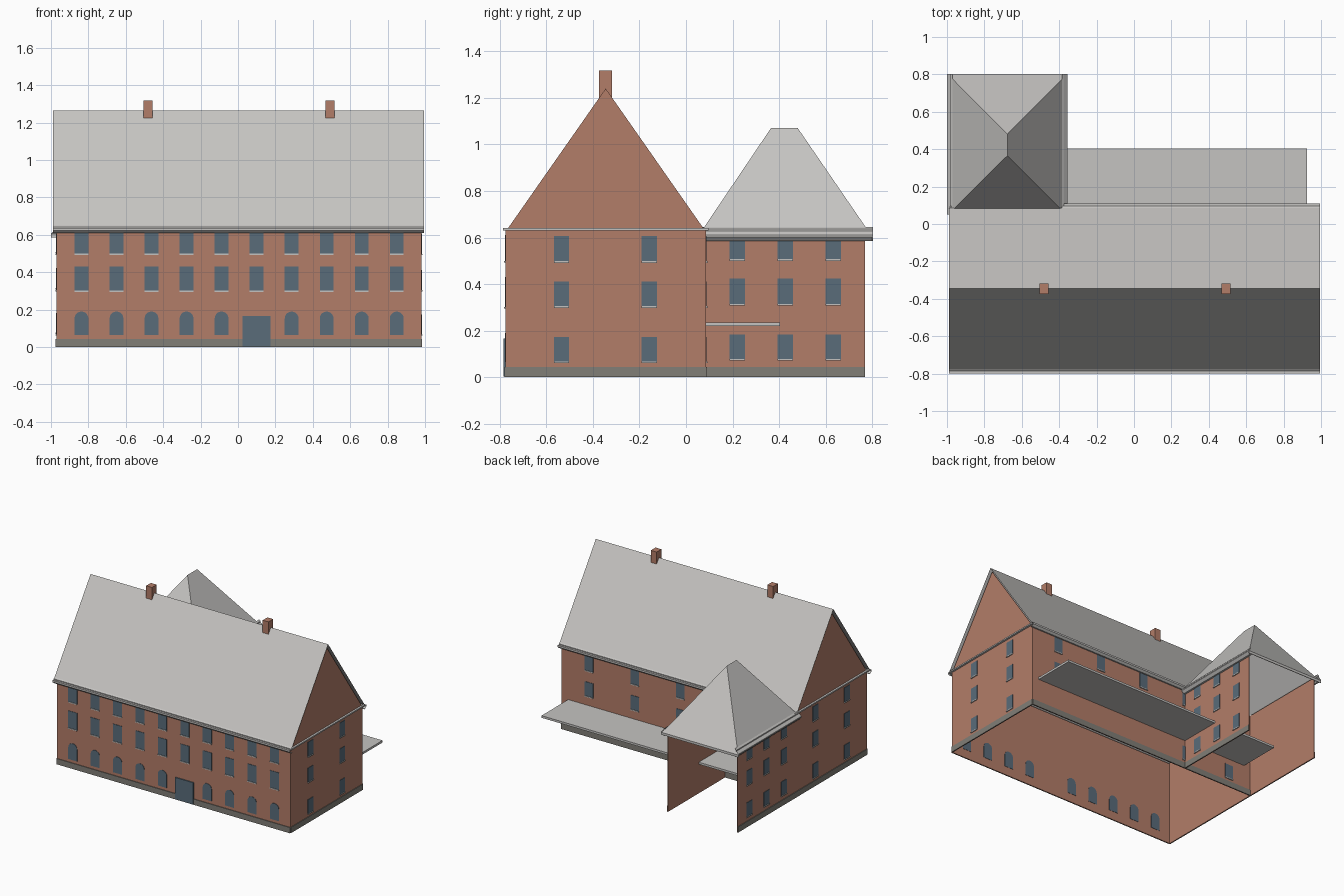
import bpy, bmesh, math
from mathutils import Vector

cube = bpy.data.objects.get("Cube")
if cube:
    bpy.data.objects.remove(cube, do_unlink=True)


def material(name, rgb):
    m = bpy.data.materials.new(name)
    m.use_nodes = True
    m.diffuse_color = (*rgb, 1)
    m.node_tree.nodes["Principled BSDF"].inputs["Base Color"].default_value = (*rgb, 1)
    return m


BRICK = material("red brick", (0.45, 0.205, 0.14))
SLATE = material("light grey roofing", (0.56, 0.55, 0.535))
GLASS = material("blue grey glass", (0.1, 0.15, 0.195))
STONE = material("dark stone", (0.22, 0.21, 0.185))

# Main block and wing limits
X0, X1, Y0, Y1 = -0.97, 0.98, -0.775, 0.085
WX, WY = -0.385, 0.77
RIDGE_Y, EAVE = -0.345, 0.65

# Each wall maps (along, height, outward) to a point
WALLS = {
    "front": lambda u, z, o: (u, Y0 - o, z),
    "back": lambda u, z, o: (u, Y1 + o, z),
    "left": lambda u, z, o: (X1 + o, u, z),
    "right": lambda u, z, o: (X0 - o, u, z),
    "wing_inner": lambda u, z, o: (WX + o, u, z),
}


def finish(name, bm, mat):
    me = bpy.data.meshes.new(name)
    bm.to_mesh(me)
    bm.free()
    me.materials.append(mat)
    ob = bpy.data.objects.new(name, me)
    bpy.context.collection.objects.link(ob)
    return ob


def prisms(name, wall, outlines, o0, o1, mat):
    """Solid plates on a wall, each from an outline of (along, height)."""
    bm, place = bmesh.new(), WALLS[wall]
    for outline in outlines:
        a = [bm.verts.new(place(u, z, o0)) for u, z in outline]
        b = [bm.verts.new(place(u, z, o1)) for u, z in outline]
        bm.faces.new(a)
        bm.faces.new(b)
        for i in range(len(a)):
            j = (i + 1) % len(a)
            bm.faces.new((a[i], a[j], b[j], b[i]))
    bmesh.ops.recalc_face_normals(bm, faces=bm.faces)
    return finish(name, bm, mat)


def sheet(name, polys, mat):
    """Open faces whose normals point upward."""
    bm = bmesh.new()
    for p in polys:
        f = bm.faces.new([bm.verts.new(v) for v in p])
        f.normal_update()
        if f.normal.z < 0:
            f.normal_flip()
    return finish(name, bm, mat)


def moulding(name, wall, profile, u0, u1):
    """Eaves moulding swept along a wall from an (outward, height) profile."""
    bm, place = bmesh.new(), WALLS[wall]
    out = Vector(place(0, 0, 1)) - Vector(place(0, 0, 0))
    for (o0, z0), (o1, z1) in zip(profile, profile[1:]):
        pts = [place(u0, z0, o0), place(u1, z0, o0), place(u1, z1, o1), place(u0, z1, o1)]
        f = bm.faces.new([bm.verts.new(p) for p in pts])
        f.normal_update()
        if f.normal.dot(out * (z1 - z0) + Vector((0, 0, o0 - o1))) < 0:
            f.normal_flip()
    return finish(name, bm, SLATE)


def box(name, lo, hi, mat):
    bm = bmesh.new()
    bmesh.ops.create_cube(bm, size=1)
    for v in bm.verts:
        v.co = [l + (c + 0.5) * (h - l) for c, l, h in zip(v.co, lo, hi)]
    return finish(name, bm, mat)


def rect(u0, u1, z0, z1):
    return [(u0, z0), (u1, z0), (u1, z1), (u0, z1)]


def arch(u, w, z0, z1):
    pts = [(u - w, z0), (u + w, z0)]
    return pts + [(u + w * math.cos(a), z1 - w + w * math.sin(a))
                  for a in (math.pi * i / 10 for i in range(11))]


def windows(name, wall, centres, rows, half):
    """Glass plates with a pale sill under each one."""
    spots = [(u, z0, z1) for z0, z1 in rows for u in centres]
    prisms(name + "_windows", wall, [rect(u - half, u + half, a, b) for u, a, b in spots],
           0, 0.003, GLASS)
    prisms(name + "_sills", wall, [rect(u - half, u + half, a - 0.007, a) for u, a, b in spots],
           0, 0.007, SLATE)


# Walls
def gable(y_end):
    half = (1.24 - 0.64) / 1.43
    return [(Y0, 0), (y_end, 0), (y_end, 0.63), (Y1, 0.63),
            (RIDGE_Y + half, 0.64), (RIDGE_Y, 1.24), (RIDGE_Y - half, 0.64), (Y0, 0.63)]


prisms("front_wall", "front", [rect(X0, X1, 0, 0.63)], -0.004, 0, BRICK)
prisms("back_wall", "back", [rect(X0, X1, 0, 0.63)], -0.004, 0, BRICK)
prisms("left_gable_wall", "left", [gable(Y1)], -0.004, 0, BRICK)
prisms("right_gable_wall", "right", [gable(WY)], -0.004, 0, BRICK)
prisms("wing_inner_wall", "wing_inner", [rect(Y1, WY, 0, 0.63)], -0.004, 0, BRICK)

# Stone base course
for wall, u0, u1 in (("front", X0, X1), ("back", X0, X1), ("left", Y0, Y1),
                     ("right", Y0, WY), ("wing_inner", Y1, WY)):
    prisms(wall + "_base", wall, [rect(u0, u1, 0, 0.043)], 0, 0.005, STONE)

# Front openings: two sash rows over arches and a door
bays = [-0.837 + 0.1873 * i for i in range(10)]
windows("front", "front", bays, [(0.302, 0.43), (0.5, 0.61)], 0.037)
arches = [u for i, u in enumerate(bays) if i != 5]
prisms("front_arched_windows", "front", [arch(u, 0.037, 0.065, 0.19) for u in arches],
       -0.006, 0.003, GLASS)
prisms("front_door", "front", [rect(0.024, 0.174, 0.003, 0.167)], 0, 0.008, GLASS)

# Side, wing and back openings
gable_rows = [(0.068, 0.173), (0.305, 0.411), (0.498, 0.607)]
wing_rows = [(0.078, 0.183), (0.315, 0.423), (0.507, 0.607)]
for wall in ("left", "right"):
    windows(wall + "_gable", wall, (-0.535, -0.158), gable_rows, 0.033)
for wall in ("right", "wing_inner"):
    windows(wall + "_wing", wall, (0.22, 0.426, 0.632), wing_rows, 0.033)
windows("back", "back", [0.75 - 0.382 * i for i in range(5)], gable_rows[1:], 0.035)
windows("back_lower", "back", (-0.396, -0.778), gable_rows[:1], 0.035)

# Main roof, eaves and gable string courses
RX0, RX1, TOP = -0.99, 0.995, 1.265
sheet("main_roof", [[(RX0, RIDGE_Y, TOP), (RX1, RIDGE_Y, TOP), (RX1, y, EAVE), (RX0, y, EAVE)]
                    for y in (Y0, Y1)], SLATE)
eaves = [(0, 0.61), (0.01, 0.61), (0.025, 0.623), (0.025, 0.636), (0.01, 0.636),
         (0.01, 0.642), (0, EAVE)]
moulding("front_eaves", "front", eaves, RX0, RX1)
moulding("back_eaves", "back", eaves, WX, RX1)
for wall in ("left", "right"):
    prisms(wall + "_gable_course", wall, [rect(Y0 - 0.012, Y1 + 0.012, 0.631, 0.641)],
           0, 0.015, SLATE)

# Hipped wing roof
CX = (X0 + WX) / 2
r0, r1 = (CX, 0.365, 1.07), (CX, 0.48, 1.07)
f0, f1 = (X0, 0.075, 0.64), (WX, 0.075, 0.64)
b0, b1 = (X0, 0.775, 0.64), (WX, 0.775, 0.64)
e0, e1 = (X0 - 0.03, 0.803, 0.605), (WX + 0.03, 0.803, 0.605)
sheet("wing_roof", [[f0, f1, r0], [f0, r0, r1, b0], [f1, b1, r1, r0], [b0, r1, b1, e1, e0]], SLATE)
wing_eaves = [(0, 0.585), (0.014, 0.585), (0.03, 0.603), (0.03, 0.611), (0.012, 0.628),
              (0.012, 0.636), (0, 0.645)]
moulding("wing_right_eaves", "right", wing_eaves, 0.05, 0.803)
moulding("wing_inner_eaves", "wing_inner", wing_eaves, Y1, 0.803)
box("wing_back_fascia", (e0[0], 0.798, 0.587), (e1[0], 0.803, 0.605), SLATE)

# Rear canopy
box("canopy", (-0.915, Y1, 0.219), (0.925, 0.403, 0.235), SLATE)

# Chimneys
for side, x in (("left", 0.492), ("right", -0.481)):
    box(side + "_chimney", (x - 0.024, -0.374, 1.17), (x + 0.024, -0.318, 1.317), BRICK)
